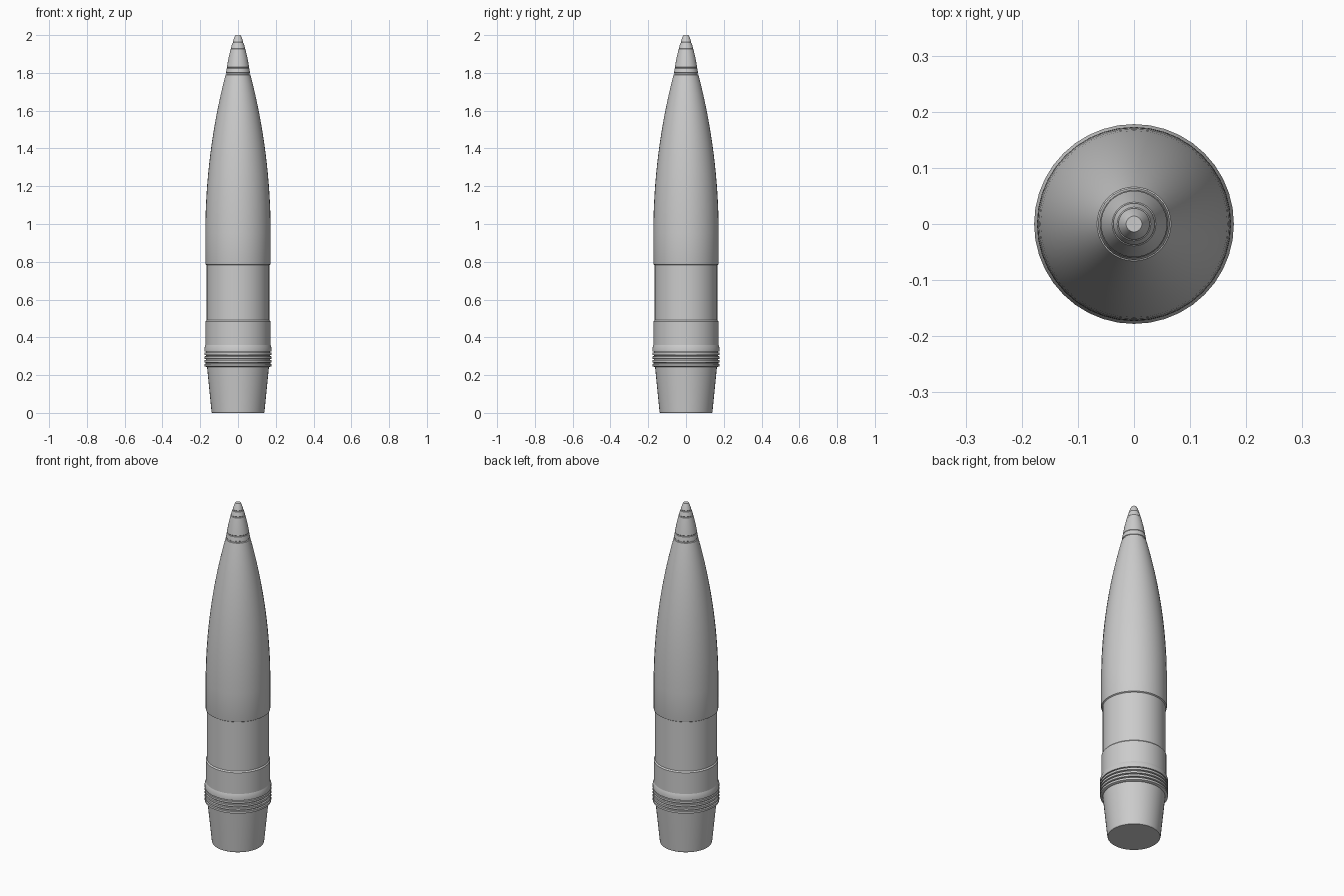
import bpy, bmesh, math

if "Cube" in bpy.data.objects:
    bpy.data.objects.remove(bpy.data.objects["Cube"])

SIDES = 40


def lathe(name, profile, cap_bottom=False, cap_top=False):
    """Revolve (radius, z) points about the z axis into a smooth-shaded part."""
    bm = bmesh.new()
    rings = []
    for r, z in profile:
        rings.append([bm.verts.new((r * math.cos(2 * math.pi * i / SIDES),
                                    r * math.sin(2 * math.pi * i / SIDES), z))
                      for i in range(SIDES)])
    for lo, hi in zip(rings, rings[1:]):
        for i in range(SIDES):
            j = (i + 1) % SIDES
            bm.faces.new((lo[i], lo[j], hi[j], hi[i]))
    if cap_bottom:
        bm.faces.new(rings[0][::-1])
    if cap_top:
        bm.faces.new(rings[-1])
    mesh = bpy.data.meshes.new(name)
    bm.to_mesh(mesh)
    bm.free()
    obj = bpy.data.objects.new(name, mesh)
    bpy.context.collection.objects.link(obj)
    bpy.ops.object.select_all(action='DESELECT')
    obj.select_set(True)
    bpy.context.view_layer.objects.active = obj
    bpy.ops.object.shade_smooth_by_angle(angle=math.radians(25))
    return obj


# tapered tail with flat base
lathe("boat_tail", [(0.137, 0), (0.14, 0.005), (0.164, 0.243)], cap_bottom=True)

# driving band: raised ribs separated by narrow grooves
band = [(0.164, 0.243), (0.174, 0.245)]
for k in range(4):
    z = 0.247 + 0.02 * k
    band += [(0.178, z), (0.178, z + 0.012), (0.170, z + 0.014), (0.170, z + 0.018)]
band += [(0.178, 0.325), (0.178, 0.345), (0.172, 0.36)]
lathe("driving_band", band)

# cylindrical body with a recessed waist
lathe("body", [(0.172, 0.36), (0.172, 0.485), (0.166, 0.492),
               (0.166, 0.782), (0.172, 0.786)])

# long curved nose, a circular arc tangent to the body
Z0, Z1, R0, R1 = 0.95, 1.79, 0.173, 0.066
drop, length = R0 - R1, Z1 - Z0
arc = (length ** 2 + drop ** 2) / (2 * drop)
nose = [(0.172, 0.786), (R0, 0.79)]
for i in range(17):
    h = length * i / 16
    nose.append((R0 - arc + math.sqrt(arc ** 2 - h ** 2), Z0 + h))
lathe("ogive_nose", nose)

# fuze with thin seam grooves and a blunt tip
lathe("fuze", [(0.066, 1.79), (0.061, 1.792), (0.061, 1.799), (0.064, 1.801),
               (0.060, 1.824), (0.057, 1.826), (0.057, 1.829), (0.059, 1.831),
               (0.050, 1.88), (0.039, 1.926), (0.036, 1.928), (0.036, 1.931),
               (0.037, 1.933), (0.030, 1.957), (0.027, 1.959), (0.027, 1.962),
               (0.028, 1.964), (0.020, 1.988), (0.014, 2.0)], cap_top=True)
